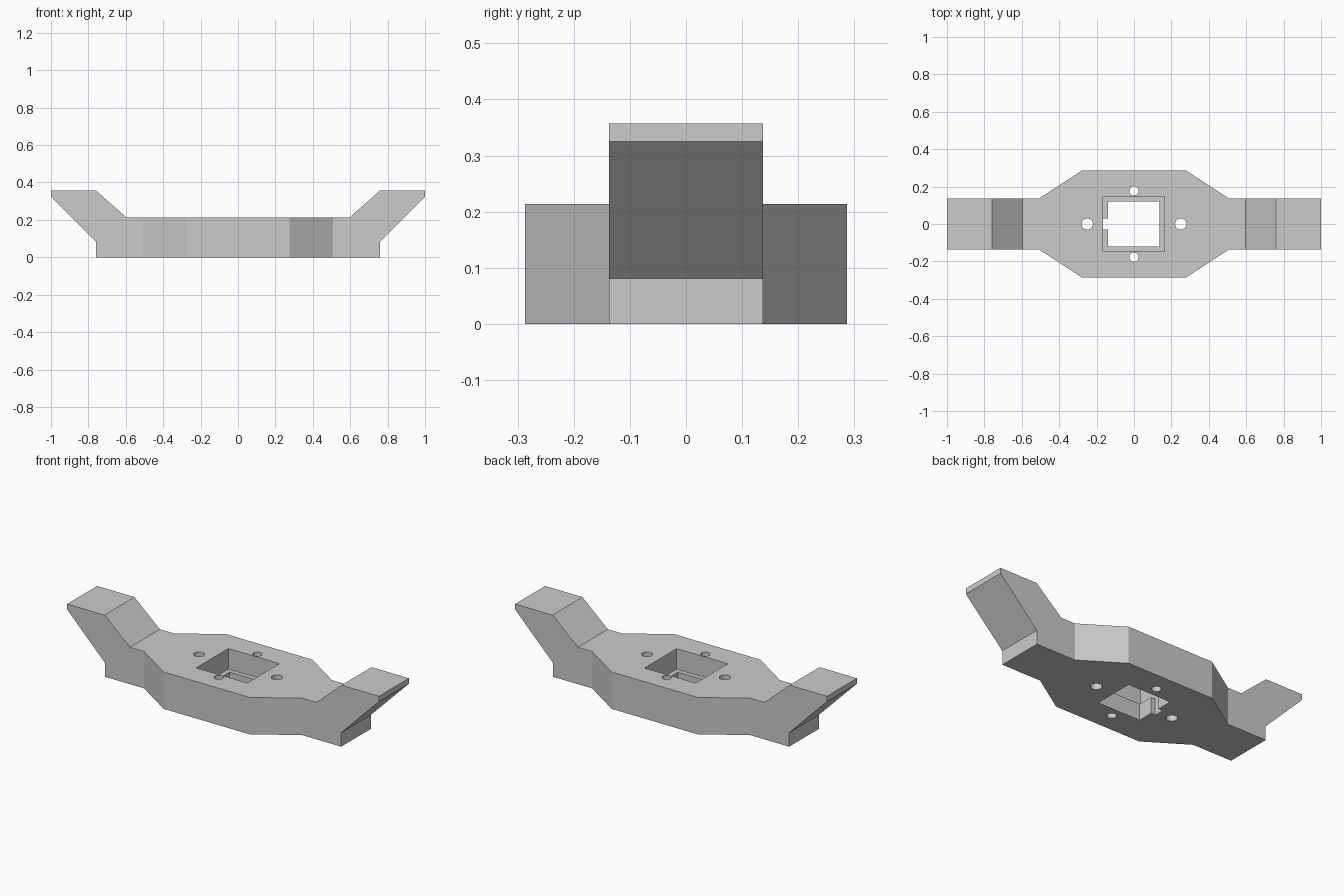
import bpy
import bmesh
from mathutils import Vector

cube = bpy.data.objects.get("Cube")
if cube:
    bpy.data.objects.remove(cube, do_unlink=True)

grey = bpy.data.materials.new("plain grey")
grey.use_nodes = True
grey.diffuse_color = (0.6, 0.6, 0.6, 1)
grey.node_tree.nodes["Principled BSDF"].inputs["Base Color"].default_value = (0.6, 0.6, 0.6, 1)


def finish(name, bm):
    bmesh.ops.recalc_face_normals(bm, faces=bm.faces)
    mesh = bpy.data.meshes.new(name)
    bm.to_mesh(mesh)
    bm.free()
    mesh.materials.append(grey)
    obj = bpy.data.objects.new(name, mesh)
    bpy.context.collection.objects.link(obj)
    return obj


def prism(name, points, direction):
    """Extrude a closed outline along a direction."""
    bm = bmesh.new()
    face = bm.faces.new([bm.verts.new(p) for p in points])
    grown = bmesh.ops.extrude_face_region(bm, geom=[face], use_keep_orig=True)["geom"]
    verts = [g for g in grown if isinstance(g, bmesh.types.BMVert)]
    bmesh.ops.translate(bm, verts=verts, vec=Vector(direction))
    return finish(name, bm)


def block(name, x0, x1, y0, y1, z0, z1):
    return prism(name, [(x0, y0, z0), (x1, y0, z0), (x1, y1, z0), (x0, y1, z0)],
                 (0, 0, z1 - z0))


def cylinder(name, x, y, radius):
    bm = bmesh.new()
    bmesh.ops.create_cone(bm, cap_ends=True, segments=32, radius1=radius,
                          radius2=radius, depth=2)
    bmesh.ops.translate(bm, verts=bm.verts, vec=(x, y, 0))
    return finish(name, bm)


def combine(target, tool, operation="DIFFERENCE"):
    """Apply a boolean and discard the tool."""
    mod = target.modifiers.new("cut", "BOOLEAN")
    mod.operation = operation
    mod.solver = "EXACT"
    mod.object = tool
    bpy.context.view_layer.objects.active = target
    bpy.ops.object.modifier_apply(modifier=mod.name)
    bpy.data.objects.remove(tool, do_unlink=True)


# Front profile with raised arms, mirrored and extruded front to back
half = [(0.758, 0), (0.758, 0.081), (1, 0.325), (1, 0.357), (0.76, 0.357), (0.597, 0.214)]
profile = half + [(-x, z) for x, z in reversed(half)]
bracket = prism("mounting_bracket", [(x, -0.5, z) for x, z in profile], (0, 1, 0))

# Plan outline: narrow arms and a wide middle plate
quarter = [(1.1, 0.137), (0.507, 0.137), (0.276, 0.287)]
upper = quarter + [(-x, y) for x, y in reversed(quarter)]
outline = upper + [(-x, -y) for x, y in upper]
combine(bracket, prism("plan_outline", [(x, y, -1) for x, y in outline], (0, 0, 2)), "INTERSECT")

# Stepped rectangular opening with a side notch
ledge = 0.095
combine(bracket, block("pocket", -0.165, 0.163, -0.147, 0.147, ledge, 1))
combine(bracket, block("opening", -0.138, 0.136, -0.12, 0.12, -1, 0.15))
combine(bracket, block("cable_notch", -0.165, -0.1, -0.029, 0.029, -1, 0.15))

# Screw holes
for x, y, r in [(-0.25, 0, 0.03), (0.25, 0, 0.03), (0, 0.177, 0.025), (0, -0.177, 0.025)]:
    combine(bracket, cylinder("screw_hole", x, y, r))
